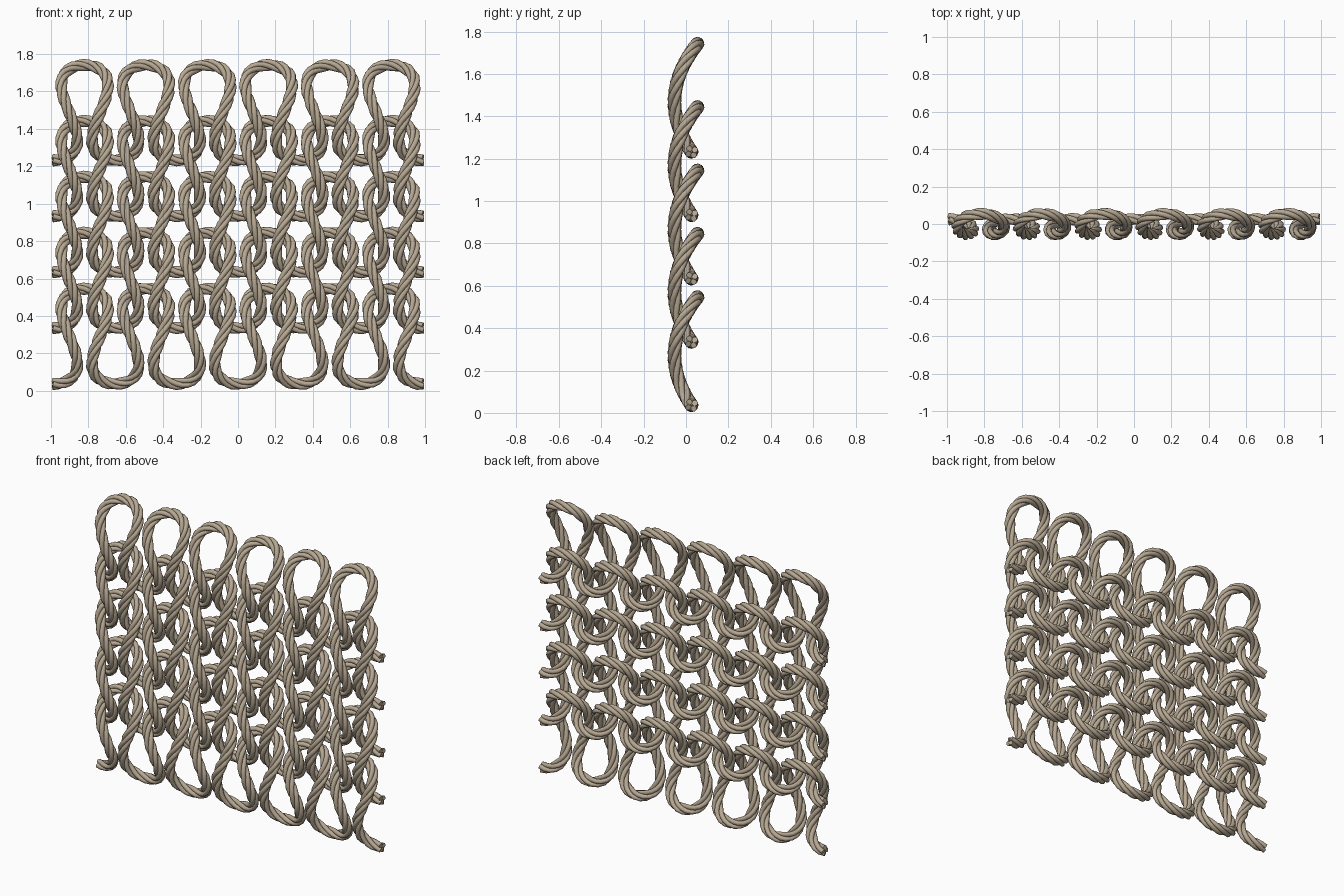
import bpy
from math import sin, cos, pi
from mathutils import Vector

if "Cube" in bpy.data.objects:
    bpy.data.objects.remove(bpy.data.objects["Cube"])

COLS, ROWS, PLIES, STEPS = 6, 5, 4, 44
PITCH, ROW_H = 0.328, 0.299
HALF_H, SWAY = 0.255, 0.08
PLY_R, PLY_OFF = 0.0145, 0.0185
TWIST_LEN = 0.33              # length of yarn per full turn of the plies

wool = bpy.data.materials.new("wool")
wool.diffuse_color = (0.47, 0.39, 0.29, 1)
wool.use_nodes = True
wool.node_tree.nodes["Principled BSDF"].inputs["Base Color"].default_value = wool.diffuse_color


def yarn(t):
    """Centre line of one knitted row; t = 2*pi per stitch, foot at t = 0."""
    return Vector((PITCH * t / (2 * pi) + SWAY * sin(2 * t) - COLS * PITCH / 2,
                   -0.007 + 0.047 * cos(2 * t) - 0.014 * cos(t),
                   0.036 + HALF_H * (1 - cos(t))))


# Sample the centre line with a parallel-transported frame and yarn length
n = COLS * STEPS
ts = [-0.03 + (COLS * 2 * pi + 0.06) * i / n for i in range(n + 1)]
plies = [[] for _ in range(PLIES)]
normal, length, prev = Vector((0, 1, 0)), 0.0, yarn(ts[0])
for t in ts:
    p = yarn(t)
    tangent = (yarn(t + 0.001) - yarn(t - 0.001)).normalized()
    normal = (normal - tangent * normal.dot(tangent)).normalized()
    side = tangent.cross(normal)
    length += (p - prev).length
    prev = p
    for k in range(PLIES):
        a = 2 * pi * (length / TWIST_LEN + k / PLIES)
        plies[k].append(p + PLY_OFF * (cos(a) * normal + sin(a) * side))

# One object per knitted row, made of twisted plies
for row in range(ROWS):
    cu = bpy.data.curves.new("knit_row", 'CURVE')
    cu.dimensions = '3D'
    cu.bevel_depth = PLY_R
    cu.bevel_resolution = 2
    cu.use_fill_caps = True
    for pts in plies:
        sp = cu.splines.new('POLY')
        sp.points.add(len(pts) - 1)
        for q, c in zip(sp.points, pts):
            q.co = (c.x, c.y, c.z + row * ROW_H, 1)
        sp.use_smooth = True
    ob = bpy.data.objects.new(f"knit_row_{row + 1}", cu)
    bpy.context.collection.objects.link(ob)
    bpy.ops.object.select_all(action='DESELECT')
    ob.select_set(True)
    bpy.context.view_layer.objects.active = ob
    bpy.ops.object.convert(target='MESH')
    ob = bpy.context.view_layer.objects.active
    ob.data.materials.clear()
    ob.data.materials.append(wool)
    bpy.ops.object.shade_smooth_by_angle(angle=1.0)
